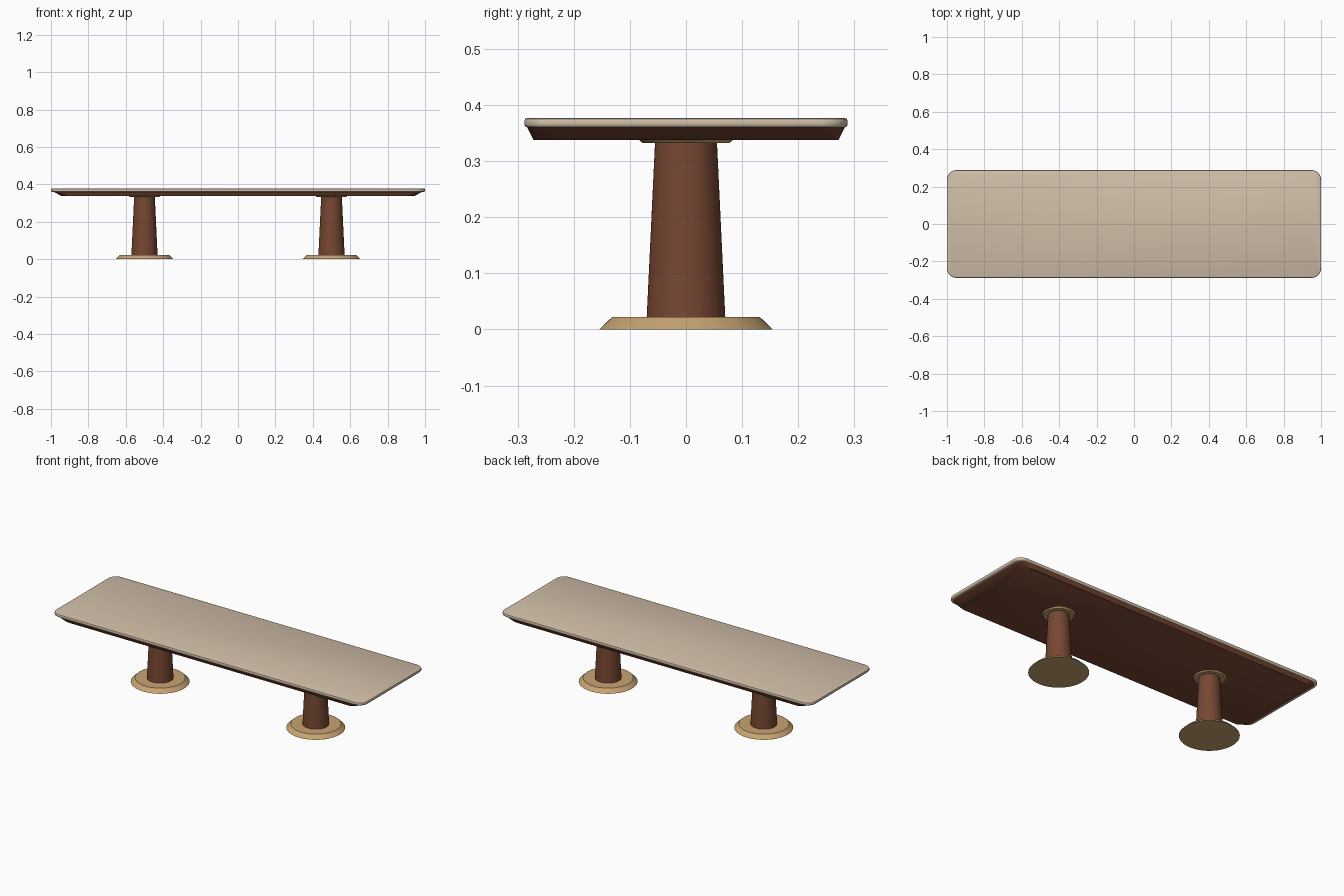
import bpy
import bmesh
from math import cos, sin, pi, radians

cube = bpy.data.objects.get("Cube")
if cube:
    bpy.data.objects.remove(cube, do_unlink=True)


def material(name, colour):
    mat = bpy.data.materials.new(name)
    mat.use_nodes = True
    mat.diffuse_color = (*colour, 1)
    mat.node_tree.nodes["Principled BSDF"].inputs["Base Color"].default_value = (*colour, 1)
    return mat


pale = material("pale_beige", (0.64, 0.52, 0.395))
brown = material("red_brown", (0.18, 0.062, 0.032))
tan = material("golden_tan", (0.57, 0.367, 0.165))


def rounded_rect(hx, hy, r, z, steps=8):
    """Outline of a rounded rectangle with half sizes hx, hy."""
    ring = []
    for q, (sx, sy) in enumerate([(1, 1), (-1, 1), (-1, -1), (1, -1)]):
        for i in range(steps + 1):
            a = (q + i / steps) * pi / 2
            ring.append((sx * (hx - r) + r * cos(a), sy * (hy - r) + r * sin(a), z))
    return ring


def circle(r, z, sides=64):
    return [(r * cos(2 * pi * i / sides), r * sin(2 * pi * i / sides), z)
            for i in range(sides)]


def loft(name, rings, mat, x=0):
    """Capped solid through matching rings, listed from bottom to top."""
    bm = bmesh.new()
    loops = [[bm.verts.new(p) for p in ring] for ring in rings]
    n = len(loops[0])
    for low, high in zip(loops, loops[1:]):
        for i in range(n):
            j = (i + 1) % n
            bm.faces.new((low[i], low[j], high[j], high[i]))
    bm.faces.new(loops[0][::-1])
    bm.faces.new(loops[-1])
    mesh = bpy.data.meshes.new(name)
    bm.to_mesh(mesh)
    bm.free()
    mesh.materials.append(mat)
    obj = bpy.data.objects.new(name, mesh)
    obj.location.x = x
    bpy.context.collection.objects.link(obj)
    bpy.ops.object.select_all(action="DESELECT")
    obj.select_set(True)
    bpy.context.view_layer.objects.active = obj
    bpy.ops.object.shade_smooth_by_angle(angle=radians(35))
    return obj


# Table top: softly rounded slab
slab = [(0.005, 0.36), (0.0015, 0.362), (0, 0.365),
        (0, 0.372), (0.0015, 0.3755), (0.005, 0.377)]
loft("table_top", [rounded_rect(1 - d, 0.288 - d, 0.05 - d, z) for d, z in slab], pale)

# Tapered apron under the top
loft("apron", [rounded_rect(0.945, 0.272, 0.048, 0.338),
               rounded_rect(0.985, 0.283, 0.048, 0.36)], brown)

# Two pedestals, each a base, a column and a collar
for side, x in (("right", -0.5), ("left", 0.5)):
    loft(side + "_base", [circle(0.155, 0), circle(0.132, 0.022)], tan, x)
    loft(side + "_column", [circle(0.07, 0.022), circle(0.055, 0.338)], brown, x)
    loft(side + "_collar", [circle(0.077, 0.332), circle(0.084, 0.338)], tan, x)
